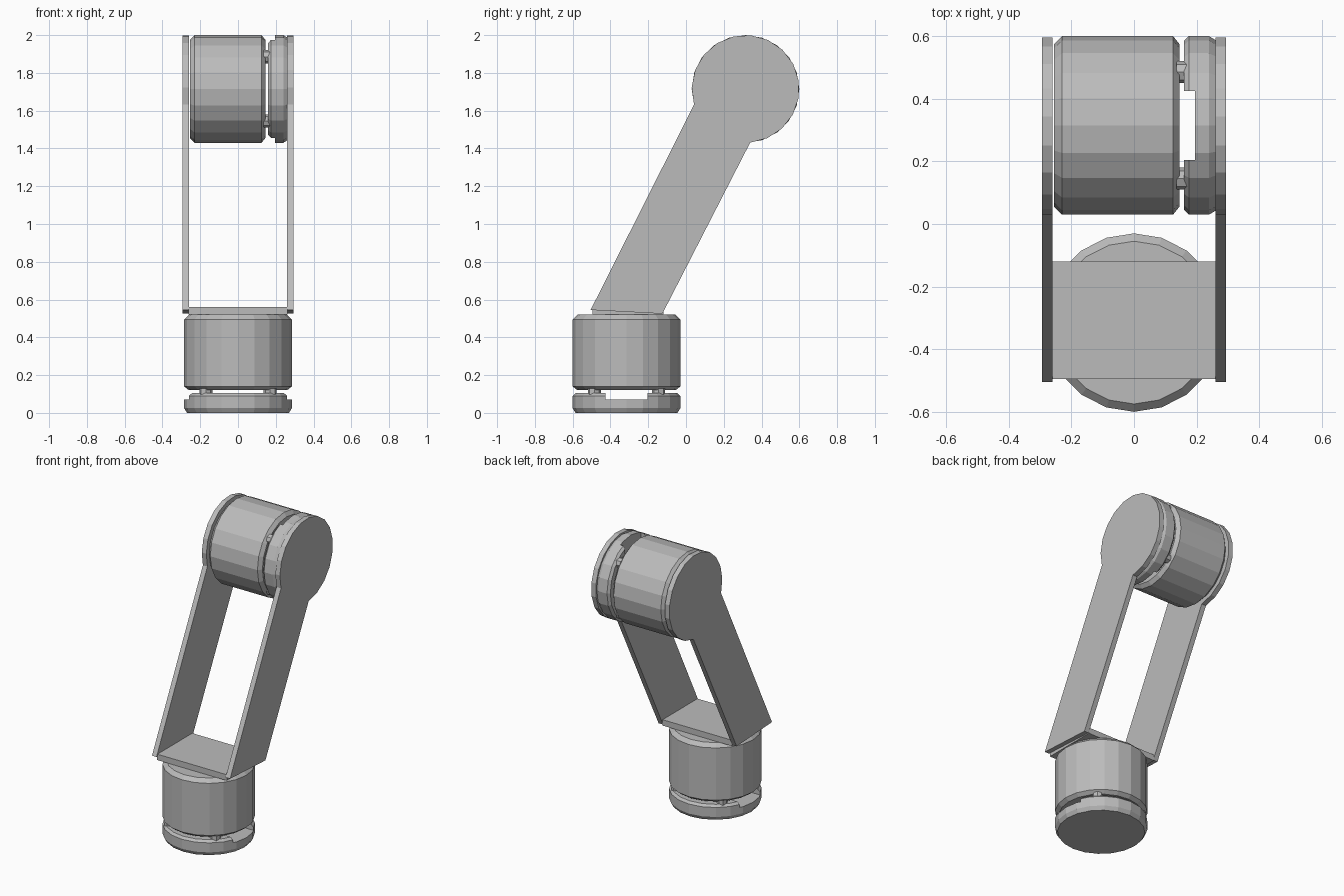
import bpy
import bmesh
from math import cos, sin, radians, pi
from mathutils import Matrix, Vector

cube = bpy.data.objects.get("Cube")
if cube:
    bpy.data.objects.remove(cube, do_unlink=True)

R = 0.285
SIDES = 20

grey = bpy.data.materials.new("plain grey")
grey.use_nodes = True
grey.diffuse_color = (0.5, 0.5, 0.5, 1)
grey.node_tree.nodes["Principled BSDF"].inputs["Base Color"].default_value = (0.5, 0.5, 0.5, 1)


def finish(name, bm, matrix=Matrix()):
    bmesh.ops.recalc_face_normals(bm, faces=bm.faces)
    mesh = bpy.data.meshes.new(name)
    bm.to_mesh(mesh)
    bm.free()
    mesh.materials.append(grey)
    obj = bpy.data.objects.new(name, mesh)
    obj.matrix_world = matrix
    bpy.context.collection.objects.link(obj)
    return obj


def prism(name, outline, offset, matrix=Matrix()):
    """Extrude a closed outline along an offset."""
    bm = bmesh.new()
    face = bm.faces.new([bm.verts.new(p) for p in outline])
    new = bmesh.ops.extrude_face_region(bm, geom=[face])["geom"]
    moved = [v for v in new if isinstance(v, bmesh.types.BMVert)]
    bmesh.ops.translate(bm, verts=moved, vec=offset)
    return finish(name, bm, matrix)


def box(name, low, high, matrix=Matrix()):
    outline = [(low[0], low[1], low[2]), (high[0], low[1], low[2]),
               (high[0], high[1], low[2]), (low[0], high[1], low[2])]
    return prism(name, outline, Vector((0, 0, high[2] - low[2])), matrix)


def turned(name, profile, matrix, centre=(0, 0), sides=SIDES):
    """Stack rings of (radius, height) into a closed drum."""
    bm = bmesh.new()
    rings = [[bm.verts.new((centre[0] + r * cos(2 * pi * i / sides),
                            centre[1] + r * sin(2 * pi * i / sides), z))
              for i in range(sides)] for r, z in profile]
    for a, b in zip(rings, rings[1:]):
        for i in range(sides):
            j = (i + 1) % sides
            bm.faces.new((a[i], a[j], b[j], b[i]))
    bm.faces.new(rings[0])
    bm.faces.new(rings[-1])
    return finish(name, bm, matrix)


def motor(prefix, matrix):
    # Chamfered housing, end cap and the posts holding them apart
    turned(prefix + "_motor_body",
           [(R - 0.025, 0.12), (R, 0.14), (R, 0.495), (R - 0.025, 0.52)], matrix)
    cap = turned(prefix + "_motor_cap",
                 [(R - 0.015, 0), (R, 0.025), (R, 0.09), (R - 0.015, 0.105)], matrix)
    for sx in (-1, 1):
        for sy in (-1, 1):
            turned(prefix + "_motor_post", [(0.035, 0.09), (0.035, 0.13)],
                   matrix, (sx * 0.17, sy * 0.17), 8)
    # Cable channel across the cap
    cutter = box(prefix + "_channel_cutter", (-0.4, -0.11, 0.07), (0.4, 0.11, 0.15), matrix)
    cutter.hide_render = True
    cutter.hide_viewport = True
    cutter.display_type = 'WIRE'
    cut = cap.modifiers.new("channel", 'BOOLEAN')
    cut.operation = 'DIFFERENCE'
    cut.solver = 'EXACT'
    cut.object = cutter


# Upright base motor and sideways upper motor
motor("base", Matrix.Translation((0, -0.315, 0)))
motor("upper", Matrix.Translation((0.265, 0.315, 1.715)) @ Matrix.Rotation(-pi / 2, 4, 'Y'))

# Leaning arm plates with a round upper end
angles = [radians(-85 + 282 * i / 15) for i in range(16)]
for side, name in ((1, "left_arm_plate"), (-1, "right_arm_plate")):
    x = side * 0.26
    outline = [(x, -0.505, 0.545), (x, -0.125, 0.525)]
    outline += [(x, 0.315 + R * cos(a), 1.715 + R * sin(a)) for a in angles]
    prism(name, outline, Vector((side * 0.034, 0, 0)))

# Cross plate joining the arms above the base motor
box("bracket_cross_plate", (-0.262, -0.495, 0.52), (0.262, -0.12, 0.56))
